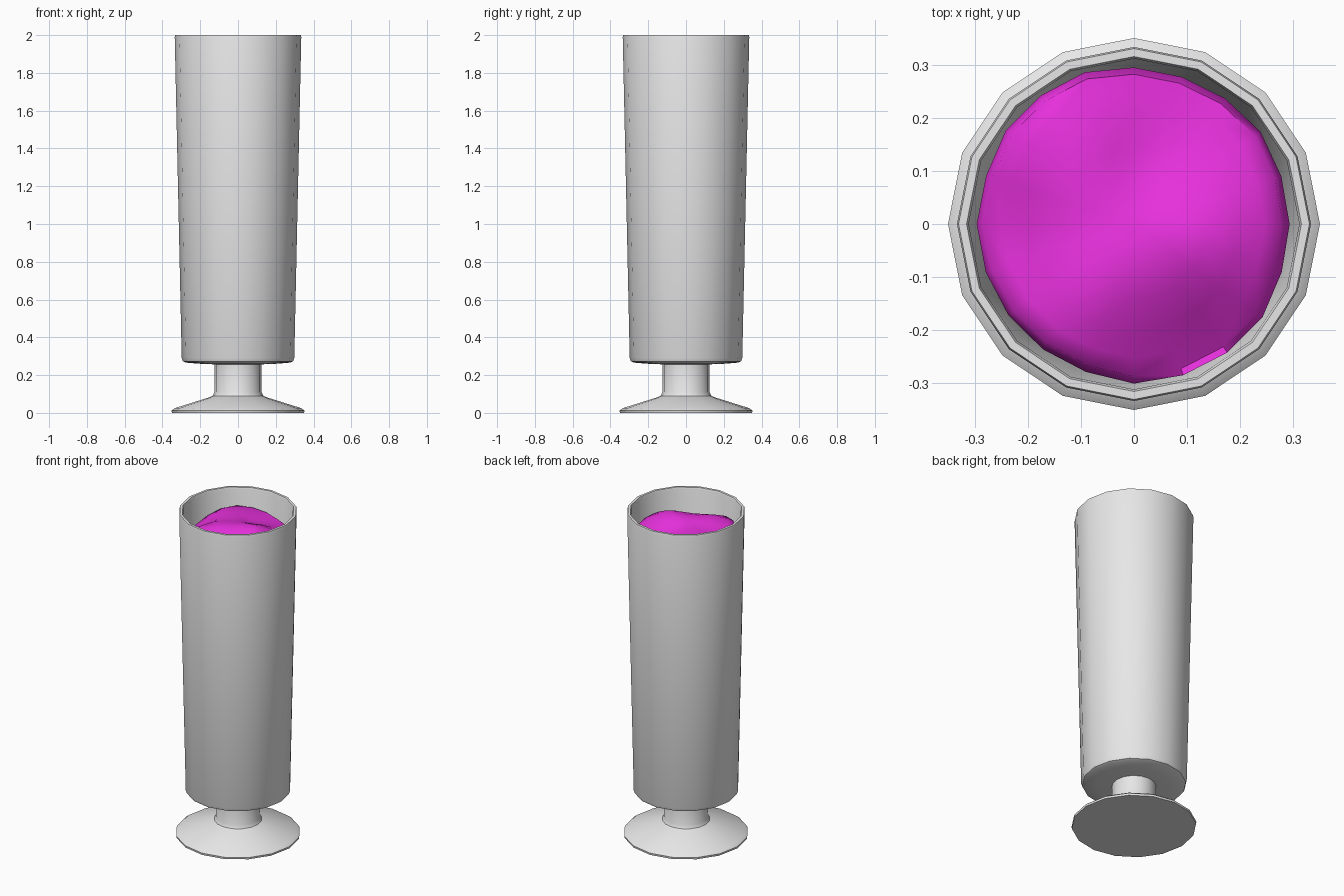
import bpy, bmesh, math, random

if "Cube" in bpy.data.objects:
    bpy.data.objects.remove(bpy.data.objects["Cube"])

random.seed(4)
SIDES = 16


def material(name, rgb):
    m = bpy.data.materials.new(name)
    m.diffuse_color = (*rgb, 1)
    m.use_nodes = True
    m.node_tree.nodes["Principled BSDF"].inputs["Base Color"].default_value = m.diffuse_color
    return m


def build(name, rings, mat, angle, cap_top=False, cap_bottom=False):
    """Skin a list of vertex rings into a smooth-shaded object."""
    bm = bmesh.new()
    loops = [[bm.verts.new(p) for p in ring] for ring in rings]
    for a, b in zip(loops, loops[1:]):
        n = len(a)
        for i in range(n):
            j = (i + 1) % n
            bm.faces.new((a[i], a[j], b[j], b[i]))
    if cap_bottom:
        bm.faces.new(loops[0][::-1])
    if cap_top:
        bm.faces.new(loops[-1])
    bmesh.ops.recalc_face_normals(bm, faces=bm.faces[:])
    me = bpy.data.meshes.new(name)
    bm.to_mesh(me)
    bm.free()
    ob = bpy.data.objects.new(name, me)
    bpy.context.collection.objects.link(ob)
    me.materials.append(mat)
    bpy.ops.object.select_all(action='DESELECT')
    ob.select_set(True)
    bpy.context.view_layer.objects.active = ob
    bpy.ops.object.shade_smooth_by_angle(angle=math.radians(angle))
    return ob


def ring(r, z, n=SIDES):
    return [(r * math.cos(2 * math.pi * i / n), r * math.sin(2 * math.pi * i / n), z)
            for i in range(n)]


grey = material("light_grey_glass", (0.8, 0.8, 0.8))
magenta = material("magenta_slush", (0.8, 0.03, 0.72))

# Footed tumbler: foot, stem, tapered wall, rim and inner cavity in one profile
profile = [(0.35, 0), (0.352, 0.012), (0.335, 0.025), (0.16, 0.08), (0.135, 0.09),
           (0.125, 0.11), (0.125, 0.257), (0.20, 0.26), (0.275, 0.266),
           (0.292, 0.273), (0.298, 0.29), (0.335, 1.99), (0.332, 2.0),
           (0.317, 2.0), (0.313, 1.99), (0.28, 0.31), (0.26, 0.295)]
build("tumbler", [ring(r, z) for r, z in profile], grey, 40, True, True)

# Lumpy slush filling: heights from a few broad bumps and dips (x, y, height, width)
BUMPS = [(0.03, 0.13, -0.035, 0.08), (-0.26, -0.03, -0.04, 0.07),
         (-0.12, 0.17, 0.035, 0.11), (0.14, -0.04, 0.05, 0.10),
         (-0.10, -0.16, 0.04, 0.10), (0.13, -0.24, -0.05, 0.09)]


def height(x, y):
    z = 1.91 - 0.5 * (x * x + y * y)
    for bx, by, h, w in BUMPS:
        z += h * math.exp(-((x - bx) ** 2 + (y - by) ** 2) / (2 * w * w))
    return z


N = 20
wobble = [random.uniform(-0.010, 0.008) for _ in range(N)]
rings = [ring(0.265, 0.32, N)]
for z, r in ((1.2, 0.285), (1.75, 0.29), (1.83, 0.298)):
    rings.append([(x * (1 + wobble[i] * 2), y * (1 + wobble[i] * 2),
                   z + random.uniform(-0.015, 0.015) * (z > 1.5))
                  for i, (x, y, z) in enumerate(ring(r, z, N))])
for r in (0.285, 0.25, 0.20, 0.14, 0.08, 0.03):
    pts = []
    for i, (x, y, _) in enumerate(ring(r, 0, N)):
        k = 1 + wobble[i] * 2
        pts.append((x * k, y * k, height(x, y) + random.uniform(-0.004, 0.004) * (r > 0.1)))
    rings.append(pts)
build("slush_filling", rings, magenta, 60, True, True)
